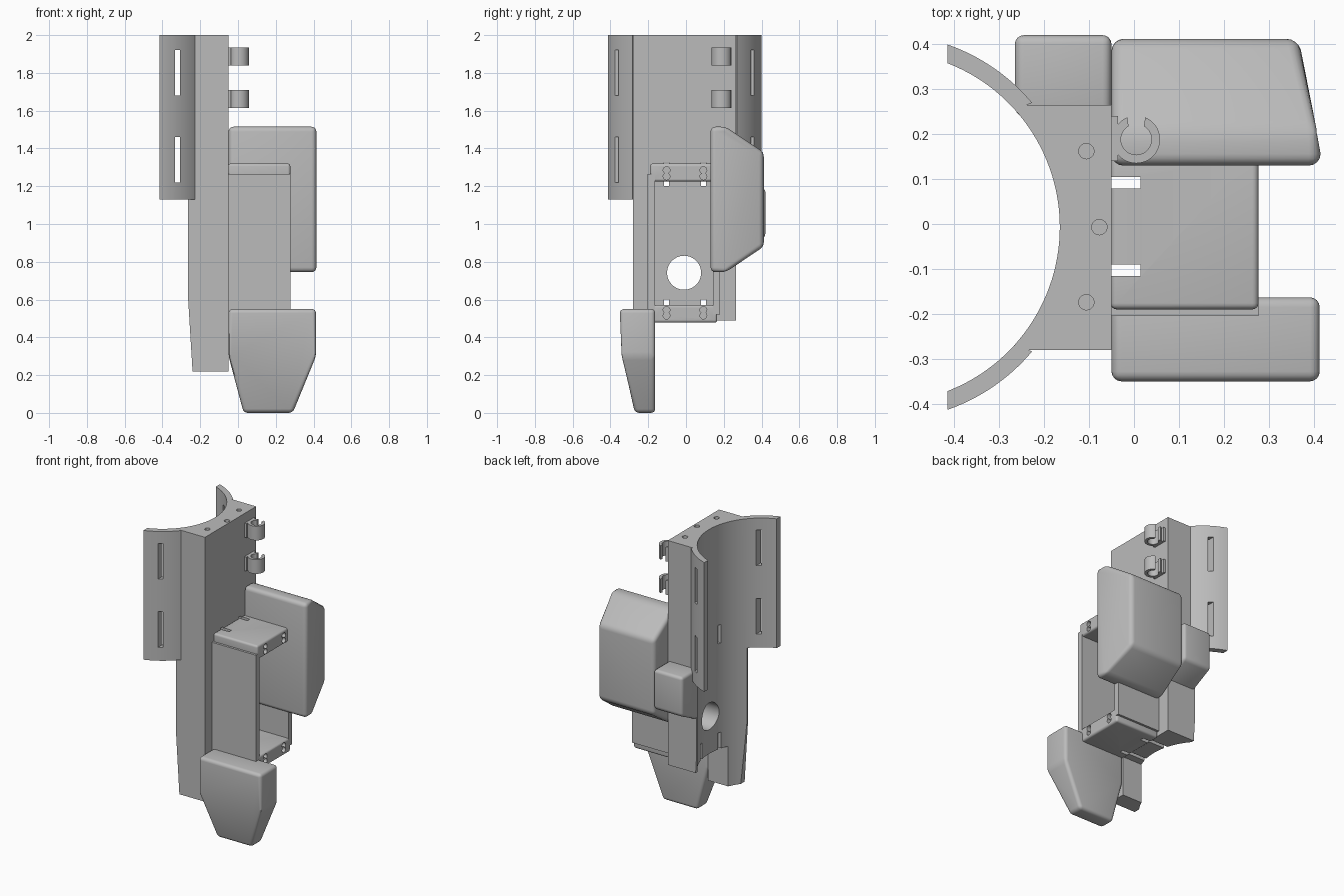
import bpy, bmesh, math

if "Cube" in bpy.data.objects:
    bpy.data.objects.remove(bpy.data.objects["Cube"], do_unlink=True)

GREY = (0.5, 0.5, 0.5, 1)
mat = bpy.data.materials.new("plain grey")
mat.use_nodes = True
mat.diffuse_color = GREY
mat.node_tree.nodes["Principled BSDF"].inputs["Base Color"].default_value = GREY

# Shared centre line and radii of the concave cradle
CX, CY, R_IN, R_OUT = -0.556, -0.007, 0.391, 0.43


def prism(name, pts, axis, lo, hi, bevel=0, adjust=None):
    """Extrude a 2D outline along an axis; optionally taper and round it."""
    def place(p, t):
        return {"x": (t, p[0], p[1]), "y": (p[0], t, p[1]), "z": (p[0], p[1], t)}[axis]
    bm = bmesh.new()
    a = [bm.verts.new(place(p, lo)) for p in pts]
    b = [bm.verts.new(place(p, hi)) for p in pts]
    bm.faces.new(a)
    bm.faces.new(b)
    n = len(pts)
    for i in range(n):
        j = (i + 1) % n
        bm.faces.new((a[i], a[j], b[j], b[i]))
    if adjust:
        for v in bm.verts:
            adjust(v.co)
    bmesh.ops.recalc_face_normals(bm, faces=bm.faces)
    if bevel:
        bmesh.ops.bevel(bm, geom=bm.edges[:], offset=bevel, segments=4,
                        profile=0.5, affect="EDGES", clamp_overlap=True)
    mesh = bpy.data.meshes.new(name)
    bm.to_mesh(mesh)
    bm.free()
    mesh.materials.append(mat)
    ob = bpy.data.objects.new(name, mesh)
    bpy.context.collection.objects.link(ob)
    return ob


def box(name, x, y, z, bevel=0):
    return prism(name, [(x[0], y[0]), (x[1], y[0]), (x[1], y[1]), (x[0], y[1])],
                 "z", z[0], z[1], bevel)


def arc(cx, cy, r, start, end, n):
    return [(cx + r * math.cos(math.radians(start + (end - start) * i / n)),
             cy + r * math.sin(math.radians(start + (end - start) * i / n)))
            for i in range(n + 1)]


def rod(axis, u, v, r, lo, hi, n=32):
    return prism("cutter", arc(u, v, r, 0, 360, n)[:-1], axis, lo, hi)


def cut(ob, cutters):
    """Subtract each cutter, apply the result and discard the cutter."""
    bpy.context.view_layer.objects.active = ob
    for c in cutters:
        c.hide_render = True
        m = ob.modifiers.new("cut", "BOOLEAN")
        m.operation, m.solver, m.object = "DIFFERENCE", "EXACT", c
        bpy.ops.object.modifier_apply(modifier=m.name)
        bpy.data.objects.remove(c, do_unlink=True)


SLOT_Y = (0.092, -0.103)


def slots(x, z):
    return [box("cutter", x, (y - 0.013, y + 0.013), z) for y in SLOT_Y]


# Spine with a lower leg at the front, hollowed by the cradle
spine = prism("spine", [(-0.28, 2), (0.265, 2), (0.265, 0.49), (-0.165, 0.49),
                        (-0.165, 0.22), (-0.28, 0.22)], "x", -0.265, -0.05)
taper = prism("cutter", [(-0.265, 0.62), (-0.24, 0.21), (-0.4, 0.21), (-0.4, 0.62)],
              "y", -0.5, 0.5)
cut(spine, [rod("z", CX, CY, R_IN, 0.1, 2.1, 144), taper,
            rod("x", -0.01, 0.742, 0.09, -0.4, 0.1, 48)]
    + slots((-0.4, 0), (1.2, 1.325)) + slots((-0.4, 0), (0.4, 0.6))
    + [rod("z", x, y, 0.017, 1.6, 2.1)
       for x, y in ((-0.106, 0.162), (-0.077, CY), (-0.106, -0.174))])

# Curved wings with strap slots
for name, s in (("back_wing", 1), ("front_wing", -1)):
    outline = arc(CX, CY, R_OUT, s * 40, s * 70.9, 20) + arc(CX, CY, R_IN, s * 68.9, s * 42, 20)
    wing = prism(name, outline, "z", 1.13, 2)
    cut(wing, [box("cutter", (-0.333, -0.307), (-0.6, 0.6), z)
               for z in ((1.22, 1.46), (1.68, 1.92))])

# Open clips on the spine
for name, z in (("upper_clip", (1.84, 1.935)), ("lower_clip", (1.615, 1.71))):
    ring = arc(0.005, 0.188, 0.053, 112, 428, 40) + arc(0.005, 0.188, 0.034, 420, 120, 40)
    prism(name, ring, "z", *z)
    box(name + "_mount", (-0.055, -0.036), (0.14, 0.24), z)

# Centre frame: two side panels joined by rounded slabs
for name, y in (("front_panel", (-0.205, -0.165)), ("back_panel", (0.143, 0.18))):
    box(name, (-0.055, 0.277), y, (0.52, 1.265))
for name, z, holes in (("top_slab", (1.225, 1.32), (1.285, 1.252)),
                       ("bottom_slab", (0.478, 0.572), (0.545, 0.515))):
    slab = box(name, (-0.052, 0.277), (-0.19, 0.165), z, 0.014)
    cut(slab, slots((-0.1, 0.015), (z[0] - 0.1, z[1] + 0.1))
        + [rod("x", y, h, 0.018, 0.22, 0.4) for y in SLOT_Y for h in holes])


# Large back pouch with sloped outer corners
def slant_side(co):
    if co.x > 0 and co.y > 0.3:
        co.x = 0.365


prism("back_pouch", [(0.13, 0.745), (0.21, 0.745), (0.412, 0.88), (0.412, 1.38),
                     (0.21, 1.515), (0.13, 1.515)], "x", -0.05, 0.415, 0.026, slant_side)


# Front pouch tapering to its base
def slant_base(co):
    if co.z < 0.1 and co.y < -0.3:
        co.y = -0.27


prism("front_pouch", [(-0.05, 0.55), (0.413, 0.55), (0.413, 0.3), (0.29, 0),
                      (0.03, 0), (-0.05, 0.3)], "y", -0.35, -0.163, 0.022, slant_base)

# Small box behind the spine, with a sloped underside
prism("rear_box", [(0.24, 0.84), (0.42, 0.93), (0.42, 1.19), (0.24, 1.19)],
      "x", -0.265, -0.05, 0.02)

# Soft shading with sharp edges kept
bpy.ops.object.select_all(action="DESELECT")
for ob in bpy.context.collection.objects:
    if ob.type == "MESH" and mat.name in ob.data.materials:
        ob.select_set(True)
        bpy.context.view_layer.objects.active = ob
bpy.ops.object.shade_smooth_by_angle(angle=math.radians(30))
